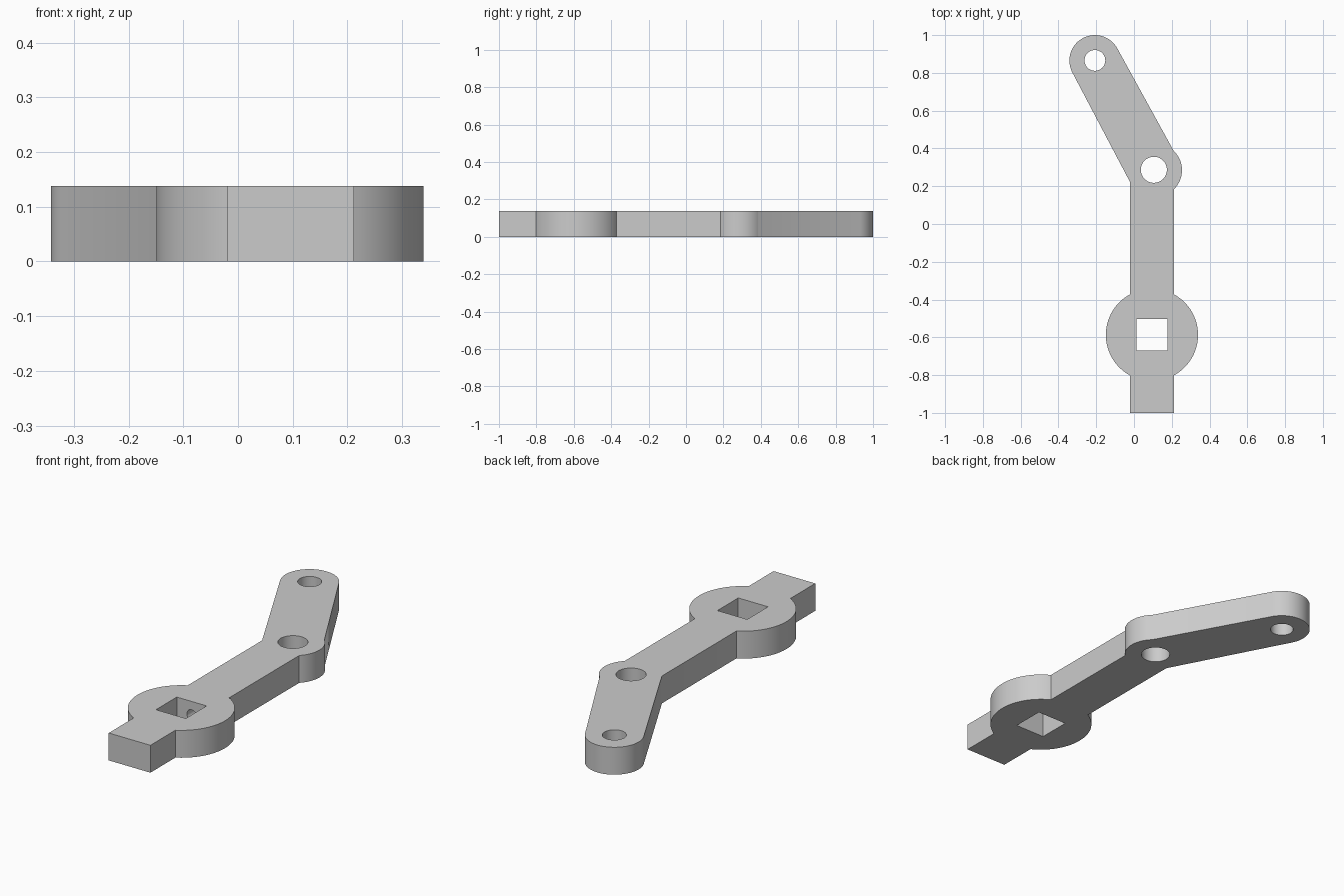
import bpy, bmesh, math
from mathutils import Matrix, Vector

cube = bpy.data.objects.get("Cube")
if cube:
    bpy.data.objects.remove(cube, do_unlink=True)

THICK = 0.138
HUB, HUB_R = Vector((0.095, -0.587)), 0.244
ELBOW, ELBOW_R = Vector((0.113, 0.285)), 0.141
TIP, TIP_R = Vector((-0.207, 0.865)), 0.135
LEFT, RIGHT = -0.02, 0.212

grey = bpy.data.materials.new("grey metal")
grey.use_nodes = True
colour = (0.6, 0.6, 0.6, 1)
grey.diffuse_color = colour
grey.node_tree.nodes["Principled BSDF"].inputs["Base Color"].default_value = colour


def arc(centre, radius, start, end, steps=40):
    angles = [start + (end - start) * i / steps for i in range(steps + 1)]
    return [(centre.x + radius * math.cos(a), centre.y + radius * math.sin(a)) for a in angles]


def finish(name, bm):
    bmesh.ops.recalc_face_normals(bm, faces=bm.faces)
    mesh = bpy.data.meshes.new(name)
    bm.to_mesh(mesh)
    bm.free()
    mesh.materials.append(grey)
    obj = bpy.data.objects.new(name, mesh)
    bpy.context.collection.objects.link(obj)
    return obj


def prism(name, outline, z0, z1):
    bm = bmesh.new()
    face = bm.faces.new([bm.verts.new((x, y, z0)) for x, y in outline])
    top = bmesh.ops.extrude_face_region(bm, geom=[face])["geom"]
    bmesh.ops.translate(bm, vec=(0, 0, z1 - z0),
                        verts=[v for v in top if isinstance(v, bmesh.types.BMVert)])
    return finish(name, bm)


# Lever outline: straight shaft, round hub, elbow and slanted end link
hub_a = math.acos((RIGHT - HUB.x) / HUB_R)
hub_b = math.acos((LEFT - HUB.x) / HUB_R)
elbow_a = math.acos((RIGHT - ELBOW.x) / ELBOW_R)
slant = (ELBOW - TIP).to_2d()
normal = math.atan2(slant.y, slant.x) + math.pi / 2
outline = [(LEFT, -1), (RIGHT, -1)]
outline += arc(HUB, HUB_R, -hub_a, hub_a)
outline += arc(ELBOW, ELBOW_R, -elbow_a, elbow_a + 0.02)
outline += arc(TIP, TIP_R, normal, normal + math.pi)
outline += [(LEFT, 0.22)]
outline += arc(HUB, HUB_R, hub_b, 2 * math.pi - hub_b)
lever = prism("lever_arm", outline, 0, THICK)

# Square drive socket and the two round pivot holes
s = 0.083
square = [(HUB.x + i * s, HUB.y + j * s) for i, j in ((-1, -1), (1, -1), (1, 1), (-1, 1))]
cutters = [prism("socket_cutter", square, -0.1, 0.3)]
for name, x, y, r in (("elbow_hole_cutter", 0.105, 0.287, 0.069),
                      ("tip_hole_cutter", -0.207, 0.866, 0.055)):
    ring = arc(Vector((x, y)), r, 0, 2 * math.pi, 48)[:-1]
    cutters.append(prism(name, ring, -0.1, 0.3))

# Small blind screw hole in the back wall of the socket
bm = bmesh.new()
place = Matrix.Translation((HUB.x, HUB.y + 0.12, THICK / 2)) @ Matrix.Rotation(math.pi / 2, 4, "X")
bmesh.ops.create_cone(bm, cap_ends=True, segments=24, radius1=0.027, radius2=0.027,
                      depth=0.2, matrix=place)
cutters.append(finish("screw_hole_cutter", bm))

# Cut the openings
bpy.ops.object.select_all(action="DESELECT")
lever.select_set(True)
bpy.context.view_layer.objects.active = lever
for cutter in cutters:
    cutter.hide_render = True
    mod = lever.modifiers.new(cutter.name, "BOOLEAN")
    mod.operation, mod.solver, mod.object = "DIFFERENCE", "EXACT", cutter
    bpy.ops.object.modifier_apply(modifier=mod.name)
    bpy.data.objects.remove(cutter, do_unlink=True)
bpy.ops.object.shade_smooth_by_angle(angle=math.radians(30))
